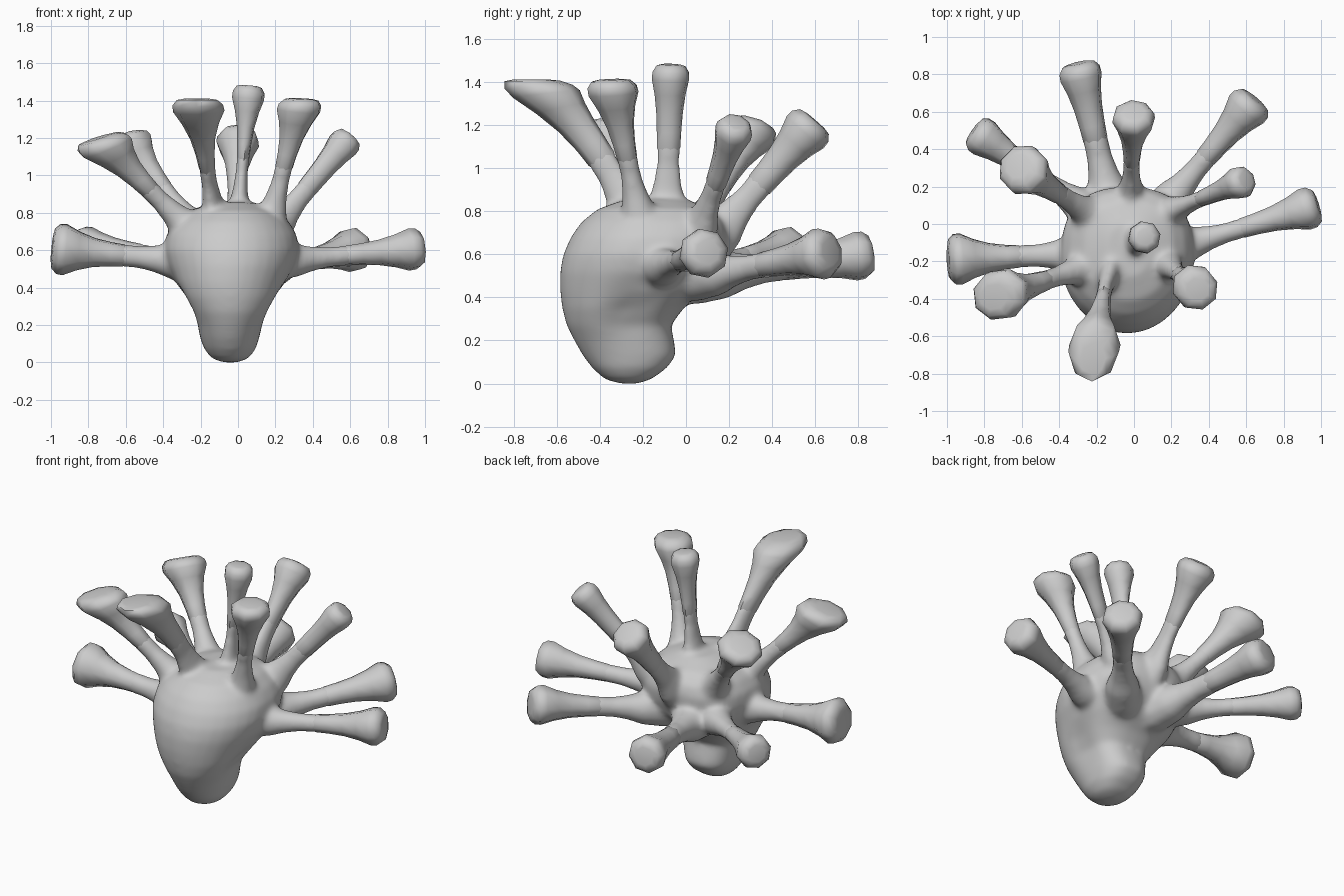
import bpy, bmesh, math
from mathutils import Vector

cube = bpy.data.objects.get("Cube")
if cube:
    bpy.data.objects.remove(cube, do_unlink=True)

grey = bpy.data.materials.new("plain grey")
grey.use_nodes = True
GREY = (0.6, 0.6, 0.6, 1)
grey.diffuse_color = GREY
grey.node_tree.nodes["Principled BSDF"].inputs["Base Color"].default_value = GREY
UP = Vector((0, 0, 1))


def loft(bm, rings):
    """Skin a list of equal rings of points and close both ends."""
    loops = [[bm.verts.new(p) for p in ring] for ring in rings]
    n = len(loops[0])
    for a, b in zip(loops, loops[1:]):
        for i in range(n):
            j = (i + 1) % n
            bm.faces.new((a[i], a[j], b[j], b[i]))
    bm.faces.new(loops[0][::-1])
    bm.faces.new(loops[-1])


def make_object(name, bm, angle):
    bmesh.ops.recalc_face_normals(bm, faces=bm.faces)
    mesh = bpy.data.meshes.new(name)
    bm.to_mesh(mesh)
    bm.free()
    mesh.materials.append(grey)
    ob = bpy.data.objects.new(name, mesh)
    bpy.context.collection.objects.link(ob)
    bpy.ops.object.select_all(action="DESELECT")
    ob.select_set(True)
    bpy.context.view_layer.objects.active = ob
    bpy.ops.object.shade_smooth_by_angle(angle=math.radians(angle))
    return ob


def arm_rings(arm, profile, sides):
    """Rings along a bowed arm, oval at the neck, end face leaning to horizontal."""
    name, base, tip, neck, knob, tilt, oval, bow = arm
    base, tip = Vector(base), Vector(tip)
    d = (tip - base).normalized()
    u = d.cross(UP if abs(d.z) < 0.95 else Vector((0, 1, 0))).normalized()
    v = d.cross(u)
    end = d.lerp(UP, tilt).normalized()
    rings = []
    for t, wn, wk in profile:
        ru = wn * neck * (1 - oval) + wk * knob
        rv = wn * neck * (1 + oval) + wk * knob
        c = base.lerp(tip, t)
        c.y += bow * 4 * max(0, t) * (1 - t)
        normal = d.lerp(end, max(0, t) ** 2)
        ring = []
        for i in range(sides):
            a = math.tau * (i + 0.25) / sides
            off = u * math.cos(a) * ru + v * math.sin(a) * rv
            ring.append(c + off - d * (off.dot(normal) / d.dot(normal)))
        rings.append(ring)
    return rings


# Arms: base, tip centre, neck radius, knob radius, end tilt, oval, bow
ARMS = [
    ("back_arm", (-.13, .12, .50), (-.30, .86, .60), .068, .115, 0, 0, 0),
    ("upper_back_arm", (-.02, .13, .68), (0, .60, 1.22), .055, .115, 0, .2, 0),
    ("left_back_arm", (.17, .10, .50), (.65, .67, .61), .06, .12, 0, 0, 0),
    ("upper_left_arm", (.18, .06, .70), (.60, .235, 1.21), .053, .088, 0, .15, 0),
    ("left_arm", (.25, -.12, .54), (.985, .10, .61), .054, .115, 0, 0, 0),
    ("top_arm", (.0, -.09, .78), (.06, -.07, 1.48), .045, .088, 0, .25, 0),
    ("left_front_arm", (.17, -.21, .75), (.34, -.35, 1.41), .048, .12, .8, 0, 0),
    ("front_arm", (-.12, -.25, .74), (-.22, -.72, 1.41), .054, .137, 1, .25, .07),
    ("right_front_arm", (-.25, -.23, .70), (-.75, -.39, 1.20), .054, .137, .6, 0, 0),
    ("right_arm", (-.30, -.16, .54), (-.995, -.19, .61), .06, .14, 0, 0, 0),
    ("upper_right_arm", (-.22, .04, .70), (-.62, .31, 1.20), .055, .135, .4, 0, 0),
    ("right_back_arm", (-.26, .08, .54), (-.86, .50, .63), .055, .105, 0, 0, 0),
]
# Profile steps: distance along the arm, share of neck radius, share of knob
ROOT = [(-.3, 1.5, 0), (-.1, 1.85, 0), (.08, 1.7, 0), (.2, 1.25, 0), (.33, 1.02, 0),
        (.45, .95, .04), (.52, .8, .05), (.58, .6, .05)]
OUTER = [(.4, .7, 0), (.45, .94, .03), (.55, .87, .1), (.68, .68, .28), (.8, .33, .62),
         (.9, 0, 1), (.95, 0, .98), (.99, 0, .78), (1, 0, .5)]

# Body outline by height: z, right, left, front, back
BODY = [(0, -.08, 0, -.31, -.22), (.02, -.14, .055, -.38, -.16),
        (.07, -.18, .095, -.435, -.09), (.13, -.205, .115, -.48, -.045),
        (.2, -.225, .14, -.52, -.055), (.27, -.255, .175, -.555, -.07),
        (.35, -.305, .225, -.575, -.01), (.43, -.345, .265, -.585, .09),
        (.52, -.375, .305, -.585, .16), (.6, -.395, .325, -.57, .19),
        (.68, -.385, .315, -.535, .2), (.75, -.34, .275, -.485, .18),
        (.81, -.265, .21, -.41, .12), (.855, -.14, .09, -.28, 0)]

bm = bmesh.new()
rings = []
for z, x0, x1, y0, y1 in BODY:
    ring = []
    for i in range(32):
        a = math.tau * i / 32
        cx, sy = math.cos(a), math.sin(a)
        # The back is squarer than the rounded front
        if sy > 0:
            cx = math.copysign(abs(cx) ** .78, cx)
            sy = sy ** .78
        y = (y0 + y1) / 2 + (y1 - y0) / 2 * sy
        # Shallow dent on both flanks, above the curled lower lip
        dent = 1 - .16 * math.exp(-((y + .27) / .11) ** 2 - ((z - .31) / .11) ** 2)
        ring.append(((x0 + x1) / 2 + (x1 - x0) / 2 * cx * dent, y, z))
    rings.append(ring)
loft(bm, rings)
for arm in ARMS:
    loft(bm, arm_rings(arm, ROOT, 12))
body = make_object("body", bm, 180)

# Fuse the body with the arm roots, then soften the joints
remesh = body.modifiers.new("fuse", "REMESH")
remesh.mode = "VOXEL"
remesh.voxel_size = 0.014
remesh.use_smooth_shade = True
soften = body.modifiers.new("soften", "CORRECTIVE_SMOOTH")
soften.smooth_type = "LENGTH_WEIGHTED"
soften.use_only_smooth = True
soften.factor = 0.5
soften.iterations = 22
for mod in ("fuse", "soften"):
    bpy.context.view_layer.objects.active = body
    bpy.ops.object.modifier_apply(modifier=mod)
if not body.data.materials:
    body.data.materials.append(grey)

# Outer arms with flared, faceted knobs
for arm in ARMS:
    bm = bmesh.new()
    loft(bm, arm_rings(arm, OUTER, 8))
    make_object(arm[0], bm, 60)
